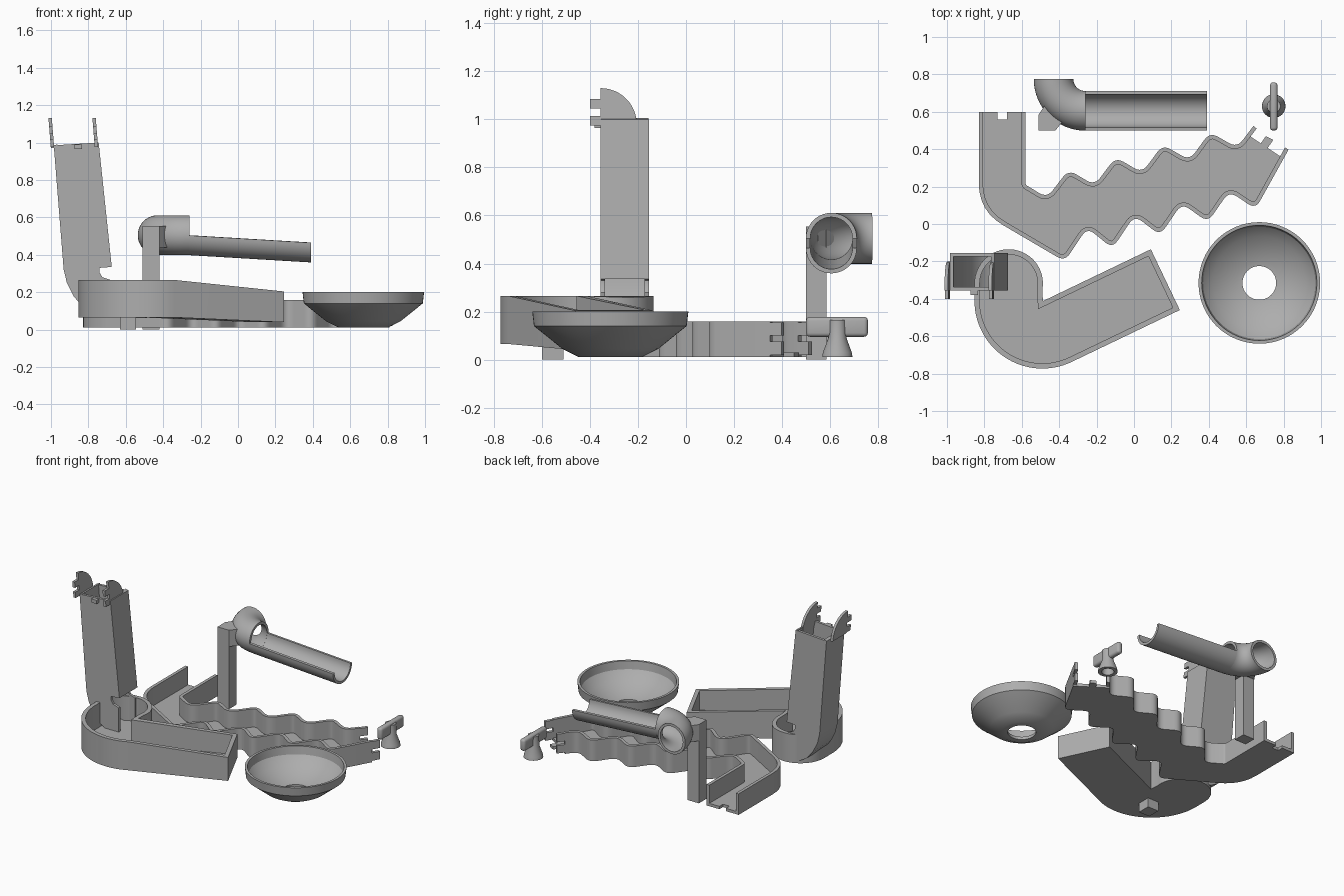
import bpy, bmesh
from math import sin, cos, pi, radians
from mathutils import Vector

cube = bpy.data.objects.get("Cube")
if cube:
    bpy.data.objects.remove(cube, do_unlink=True)

grey = bpy.data.materials.new("plain grey")
grey.use_nodes = True
tone = (0.42, 0.42, 0.42, 1)
grey.diffuse_color = tone
grey.node_tree.nodes["Principled BSDF"].inputs["Base Color"].default_value = tone


def finish(name, bm, solid=0):
    """Turn a bmesh into a shaded object, optionally thickened."""
    bmesh.ops.remove_doubles(bm, verts=bm.verts, dist=0.0002)
    bmesh.ops.recalc_face_normals(bm, faces=bm.faces)
    mesh = bpy.data.meshes.new(name)
    bm.to_mesh(mesh)
    bm.free()
    mesh.materials.append(grey)
    ob = bpy.data.objects.new(name, mesh)
    bpy.context.collection.objects.link(ob)
    bpy.ops.object.select_all(action='DESELECT')
    ob.select_set(True)
    bpy.context.view_layer.objects.active = ob
    if solid:
        mod = ob.modifiers.new("wall", 'SOLIDIFY')
        mod.thickness, mod.offset = solid, 0
        bpy.ops.object.modifier_apply(modifier=mod.name)
    bpy.ops.object.shade_smooth_by_angle(angle=radians(32))
    return ob


def loft(name, rows, loop=False, caps=False, solid=0):
    """Skin rows of points; loop closes each row, caps fill the ends."""
    bm = bmesh.new()
    grid = [[bm.verts.new(p) for p in row] for row in rows]
    n = len(rows[0])
    for a, b in zip(grid, grid[1:]):
        for i in range(n if loop else n - 1):
            j = (i + 1) % n
            bm.faces.new((a[i], a[j], b[j], b[i]))
    if caps:
        bm.faces.new(grid[0])
        bm.faces.new(grid[-1])
    return finish(name, bm, solid)


def prism(name, pts, axis, a, b):
    """Extrude an outline along an axis between a and b."""
    def place(p, t):
        return {'x': (t, *p), 'y': (p[0], t, p[1]), 'z': (*p, t)}[axis]
    return loft(name, [[place(p, t) for p in pts] for t in (a, b)], True, True)


def box(name, x, y, z, bevel=0):
    bm = bmesh.new()
    bmesh.ops.create_cube(bm, size=1)
    for v in bm.verts:
        v.co = [lo + (c + 0.5) * (hi - lo) for c, (lo, hi) in zip(v.co, (x, y, z))]
    if bevel:
        bmesh.ops.bevel(bm, geom=bm.edges[:], offset=bevel, segments=3,
                        profile=0.5, affect='EDGES')
    return finish(name, bm)


def lathe(name, centre, profile, n=64):
    rows = [[(centre[0] + r * cos(2 * pi * i / n), centre[1] + r * sin(2 * pi * i / n), z)
             for i in range(n)] for r, z in profile]
    return loft(name, rows, loop=True)


def arc(c, r, a, b, n=24):
    return [(c[0] + r * cos(radians(a + (b - a) * i / n)),
             c[1] + r * sin(radians(a + (b - a) * i / n))) for i in range(n + 1)]


def rounded(pts):
    """Round the corners of a path; a third item gives the corner size."""
    out = [pts[0][:2]]
    for p, q, r in zip(pts, pts[1:], pts[2:]):
        d = q[2] if len(q) > 2 else 0.05
        p, q, r = (Vector(v[:2]) for v in (p, q, r))
        s, e = q + (p - q).normalized() * d, q + (r - q).normalized() * d
        for i in range(7):
            t = i / 6
            out.append(tuple(s * (1 - t) ** 2 + q * 2 * t * (1 - t) + e * t * t))
    return out + [pts[-1][:2]]


def wall(name, path, thick, low, high, closed=False):
    """Upright wall, thickened to the left of its path."""
    rows, n = [], len(path)
    pts = [Vector(p) for p in path]
    for i, p in enumerate(pts):
        before = pts[i - 1] if i or closed else p * 2 - pts[1]
        after = pts[(i + 1) % n] if i < n - 1 or closed else p * 2 - pts[i - 1]
        u, v = (p - before).normalized(), (after - p).normalized()
        m = Vector((-u.y - v.y, u.x + v.x)).normalized()
        q = p + m * thick / max(0.5, m.dot(Vector((-u.y, u.x))))
        rows.append([(p.x, p.y, low(p)), (q.x, q.y, low(q)),
                     (q.x, q.y, high(q)), (p.x, p.y, high(p))])
    if closed:
        rows.append(rows[0])
    return loft(name, rows, True, not closed)


# Bowl with a central drain
lathe("bowl", (0.67, -0.315), [
    (0.09, 0.01), (0.13, 0.01), (0.2, 0.045), (0.318, 0.14), (0.325, 0.2), (0.308, 0.2),
    (0.3, 0.145), (0.25, 0.09), (0.12, 0.035), (0.09, 0.03), (0.09, 0.01)])

# Wavy channel: two rippled walls over a flat floor
near = [(-0.83, 0.6), (-0.83, 0.07, 0.15)]
far = [(-0.58, 0.6), (-0.58, 0.21, 0.01)]
for k in range(5):
    near.append((-0.37 + 0.255 * k, -0.2 + 0.07 * k))
    far.append((-0.465 + 0.254 * k, 0.14 + 0.067 * k))
    if k < 4:
        near.append((-0.25 + 0.253 * k, -0.02 + 0.065 * k))
        far.append((-0.35 + 0.252 * k, 0.29 + 0.067 * k))
near, far = rounded(near + [(0.8, 0.35)]), rounded(far + [(0.605, 0.48)])
notch = [(-0.68, 0.6), (-0.68, 0.56), (-0.73, 0.56), (-0.73, 0.6)]
prism("channel_floor", near + far[::-1] + notch, 'z', 0.01, 0.03)
for side, path, t in (("near", near, 0.022), ("far", far, -0.022)):
    wall("channel_wall_" + side, path, t, lambda p: 0.01, lambda p: 0.158)
    end = Vector(path[-1])
    tip = end + (end - Vector(path[-2])).normalized() * 0.055
    for z in (0.02, 0.1):
        wall("channel_hook_" + side, [end, tip], t, lambda p: z, lambda p: z + 0.055)
prism("channel_tongue", [(0.67, 0.42), (0.71, 0.4), (0.745, 0.45), (0.705, 0.47)],
      'z', 0.01, 0.03)

# Sloped tray: round pool flowing into a straight chute
pool = Vector((-0.49, -0.41))
flow = Vector((0.905, 0.425))


def fall(p):
    return max(0, (Vector((p[0], p[1])) - pool).dot(flow))


def tray_low(p):
    return 0.065 - 0.04 * fall(p)


def tray_high(p):
    return 0.265 - 0.095 * fall(p)


outline = (arc(pool, 0.363, 180, 295, 32) + [(0.245, -0.46), (0.09, -0.135), (-0.487, -0.412)]
           + arc((-0.67, -0.318), 0.183, -10, 180, 32))
wall("tray_wall", outline, 0.028, tray_low, tray_high, True)
tray = prism("tray_floor", outline, 'z', 0, 0.03)
bm = bmesh.new()
bm.from_mesh(tray.data)
bmesh.ops.bisect_plane(bm, geom=bm.verts[:] + bm.edges[:] + bm.faces[:],
                       plane_co=pool.to_3d(), plane_no=flow.to_3d())
for v in bm.verts:
    v.co.z += tray_low(v.co)
bm.to_mesh(tray.data)
bm.free()
box("tray_foot", (-0.63, -0.545), (-0.6, -0.51), (0, 0.08))

# Leaning tower that opens into the tray
left_edge = [(-0.985, 0.985), (-0.932, 0.32), (-0.915, 0.25), (-0.88, 0.18), (-0.83, 0.12),
             (-0.77, 0.085), (-0.68, 0.075)]
right_edge = [(-0.68, 0.265), (-0.725, 0.28), (-0.74, 0.305), (-0.74, 0.33),
              (-0.675, 0.335), (-0.745, 1.0)]
side_shape = left_edge + right_edge
prism("tower_front", side_shape, 'y', -0.355, -0.337)
prism("tower_back", side_shape, 'y', -0.173, -0.155)


def slab(name, edge, t):
    prism(name, edge + [(x + t, z + abs(t) * 0.3) for x, z in edge[::-1]], 'y', -0.354, -0.156)


slab("tower_left", left_edge, 0.02)
slab("tower_right", right_edge[-2:], -0.02)

# Rounded ears and hooks on the tower top
ear = [(-0.2, 0.97), (-0.355, 0.97)] + arc((-0.355, 0.98), 0.15, 90, 0, 12)
for side, x in (("left", -0.75), ("right", -0.985)):
    parts = [prism("tower_ear_" + side, ear, 'x', x - 0.018, x)]
    for z in (0.975, 1.045):
        parts.append(box("tower_hook_" + side, (x - 0.018, x), (-0.4, -0.35), (z, z + 0.04)))
    for ob in parts:
        for v in ob.data.vertices:
            v.co.x -= (v.co.z - 1) * 0.08
box("tower_tongue", (-0.875, -0.835), (-0.38, -0.34), (0.965, 0.99))

# Pipe elbow and open half pipe
r = 0.097
rows = []
for i in range(17):
    t = pi / 2 * i / 16
    out = Vector((-cos(t), -sin(t), 0))
    c = Vector((-0.26, 0.775, 0.505)) + out * 0.17
    rows.append([c + out * r * cos(a * pi / 20) + Vector((0, 0, r * sin(a * pi / 20)))
                 for a in range(40)])
loft("pipe_elbow", rows, loop=True, solid=0.018)
loft("half_pipe", [[(x, 0.605 + r * cos(a * pi / 20), z + r * sin(a * pi / 20))
                    for a in range(20, 41)] for x, z in ((-0.262, 0.504), (0.39, 0.465))],
     solid=0.018)

# Pipe post
box("pipe_post", (-0.51, -0.42), (0.5, 0.585), (0, 0.54))
prism("post_bracket", [(-0.51, 0.5), (-0.42, 0.5), (-0.38, 0.55), (-0.48, 0.63),
                       (-0.51, 0.585)], 'z', 0.44, 0.555)

# Wing knob
lathe("knob_stem", (0.747, 0.63), [(0, 0.06), (0.032, 0.06), (0.04, 0.01), (0.063, 0.01),
                                   (0.06, 0.03), (0.038, 0.09), (0.036, 0.165), (0, 0.165)], 40)
box("knob_wings", (0.727, 0.767), (0.5, 0.757), (0.095, 0.178), 0.016)
